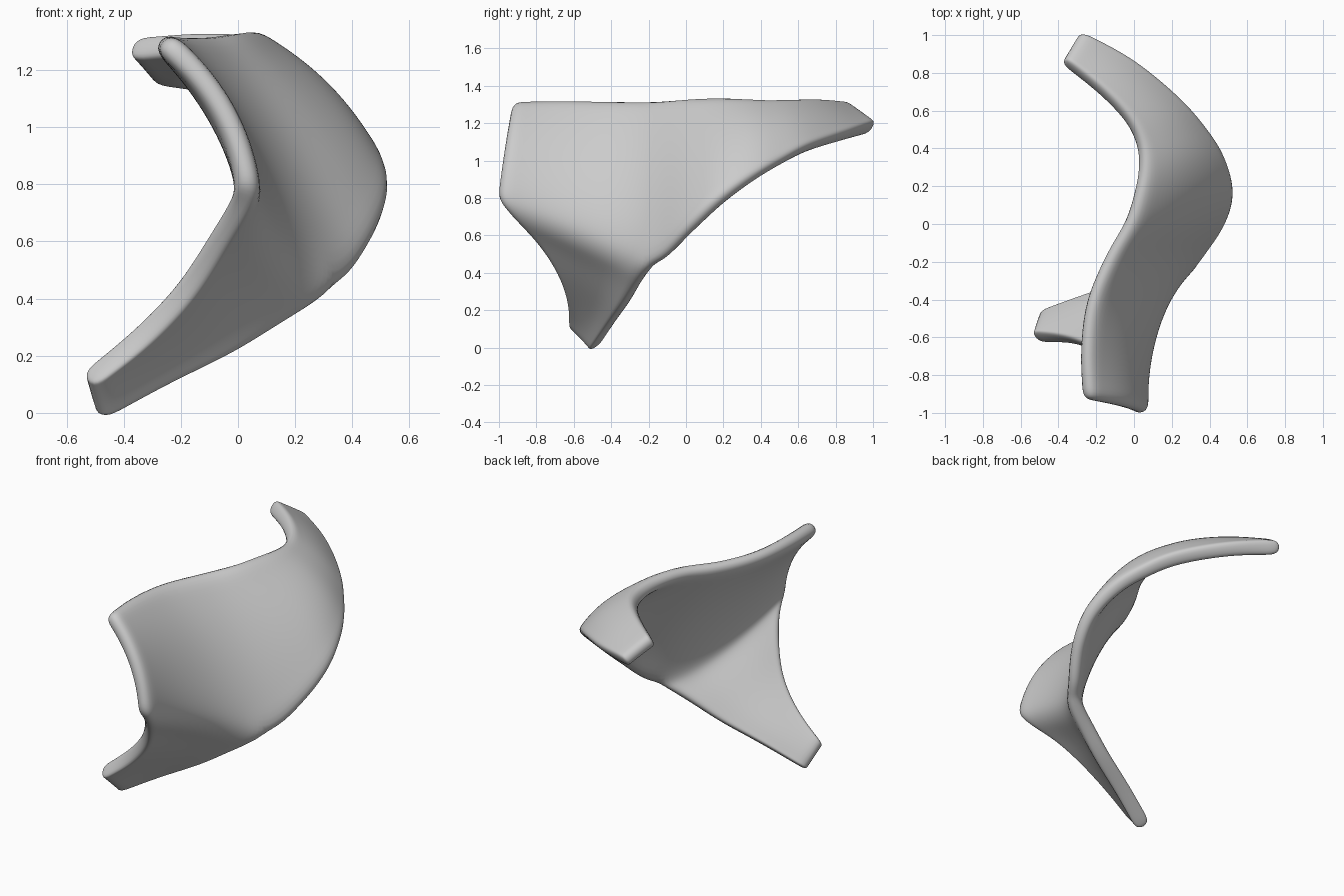
import bpy
import bmesh
from mathutils import Vector

default_cube = bpy.data.objects.get("Cube")
if default_cube:
    bpy.data.objects.remove(default_cube, do_unlink=True)

STEPS = 3         # samples between two guide points
WALL_ROWS = 7     # strips between the top rim and the lower line
THICKNESS = 0.09

# Guide curves through the middle of the shell
top_rim = [(-.26, -.93, 1.3), (-.27, -.68, 1.31), (-.24, -.42, 1.31), (-.14, -.18, 1.31),
           (-.04, 0, 1.32), (.01, .17, 1.32), (.03, .3, 1.31), (.02, .42, 1.3),
           (-.04, .55, 1.3), (-.18, .7, 1.3), (-.38, .86, 1.28)]
fold = [(.04, -1.01, .79), (.07, -.7, .67), (.17, -.4, .54), (.33, -.18, .44)]
back_edge = [(.46, 0, .6), (.51, .17, .76), (.46, .35, .89), (.36, .5, .98),
             (.23, .65, 1.06), (-.02, .86, 1.13), (-.29, 1.01, 1.18)]
leg_front = [fold[0], (-.06, -.83, .63), (-.18, -.69, .44), (-.34, -.62, .27), (-.53, -.6, .12)]
leg_back = [fold[-1], (.16, -.25, .34), (-.02, -.32, .23), (-.25, -.4, .12), (-.49, -.49, -.01)]


def smooth_curve(points):
    """Sample a smooth curve that passes through the guide points."""
    pts = [Vector(p) for p in points]
    pts = [2 * pts[0] - pts[1]] + pts + [2 * pts[-1] - pts[-2]]
    samples = []
    for a, b, c, d in zip(pts, pts[1:], pts[2:], pts[3:]):
        for step in range(STEPS):
            t = step / STEPS
            samples.append(0.5 * (2 * b + (c - a) * t + (2 * a - 5 * b + 4 * c - d) * t ** 2
                                  + (3 * b - a - 3 * c + d) * t ** 3))
    return samples + [pts[-2]]


def bridge(bm, row_a, row_b):
    """Fill the strip between two rows of vertices."""
    for a, b, c, d in zip(row_a, row_a[1:], row_b[1:], row_b):
        bm.faces.new((a, b, c, d))


bm = bmesh.new()

# Upper wall: from the top rim down to the fold and the back edge
rim = smooth_curve(top_rim)
lower_line = smooth_curve(fold + back_edge)
front_swell, back_swell = Vector((.8, 0, .45)), Vector((.5, .45, .45))
wall = []
for row in range(WALL_ROWS + 1):
    t = row / WALL_ROWS
    verts = []
    for i, (top, low) in enumerate(zip(rim, lower_line)):
        u = i / (len(rim) - 1)
        swell = 0.27 * t * (1 - t) * min(1, 2.5 * (1 - u))
        verts.append(bm.verts.new(top.lerp(low, t) + swell * front_swell.lerp(back_swell, u)))
    wall.append(verts)
for upper, lower in zip(wall, wall[1:]):
    bridge(bm, upper, lower)

# Lower leg: hangs from the fold and narrows to the foot
fold_count = (len(fold) - 1) * STEPS
previous = wall[-1][:fold_count + 1]
fold_line = lower_line[:fold_count + 1]
front, back = smooth_curve(leg_front), smooth_curve(leg_back)
for row in range(1, len(front)):
    fade = 1 - row / (len(front) - 1)
    verts = []
    for i, point in enumerate(fold_line):
        u = i / fold_count
        bend = point - fold_line[0].lerp(fold_line[-1], u)
        verts.append(bm.verts.new(front[row].lerp(back[row], u) + bend * fade))
    bridge(bm, previous, verts)
    previous = verts

# Soften the fold and give the faces one direction
inner = [v for v in bm.verts if not v.is_boundary]
for _ in range(3):
    bmesh.ops.smooth_vert(bm, verts=inner, factor=0.5,
                          use_axis_x=True, use_axis_y=True, use_axis_z=True)
bmesh.ops.recalc_face_normals(bm, faces=bm.faces)
for face in bm.faces:
    face.smooth = True

mesh = bpy.data.meshes.new("curved_shell")
bm.to_mesh(mesh)
bm.free()
shell = bpy.data.objects.new("curved_shell", mesh)
bpy.context.collection.objects.link(shell)

# Even thickness with rounded edges
solid = shell.modifiers.new("thickness", 'SOLIDIFY')
solid.thickness = THICKNESS
solid.offset = 0
solid.use_even_offset = True
rounding = shell.modifiers.new("rounding", 'SUBSURF')
rounding.levels = rounding.render_levels = 2

# Plain grey
grey = bpy.data.materials.new("light_grey")
grey.use_nodes = True
colour = (0.6, 0.6, 0.6, 1)
grey.diffuse_color = colour
grey.node_tree.nodes["Principled BSDF"].inputs["Base Color"].default_value = colour
mesh.materials.append(grey)
